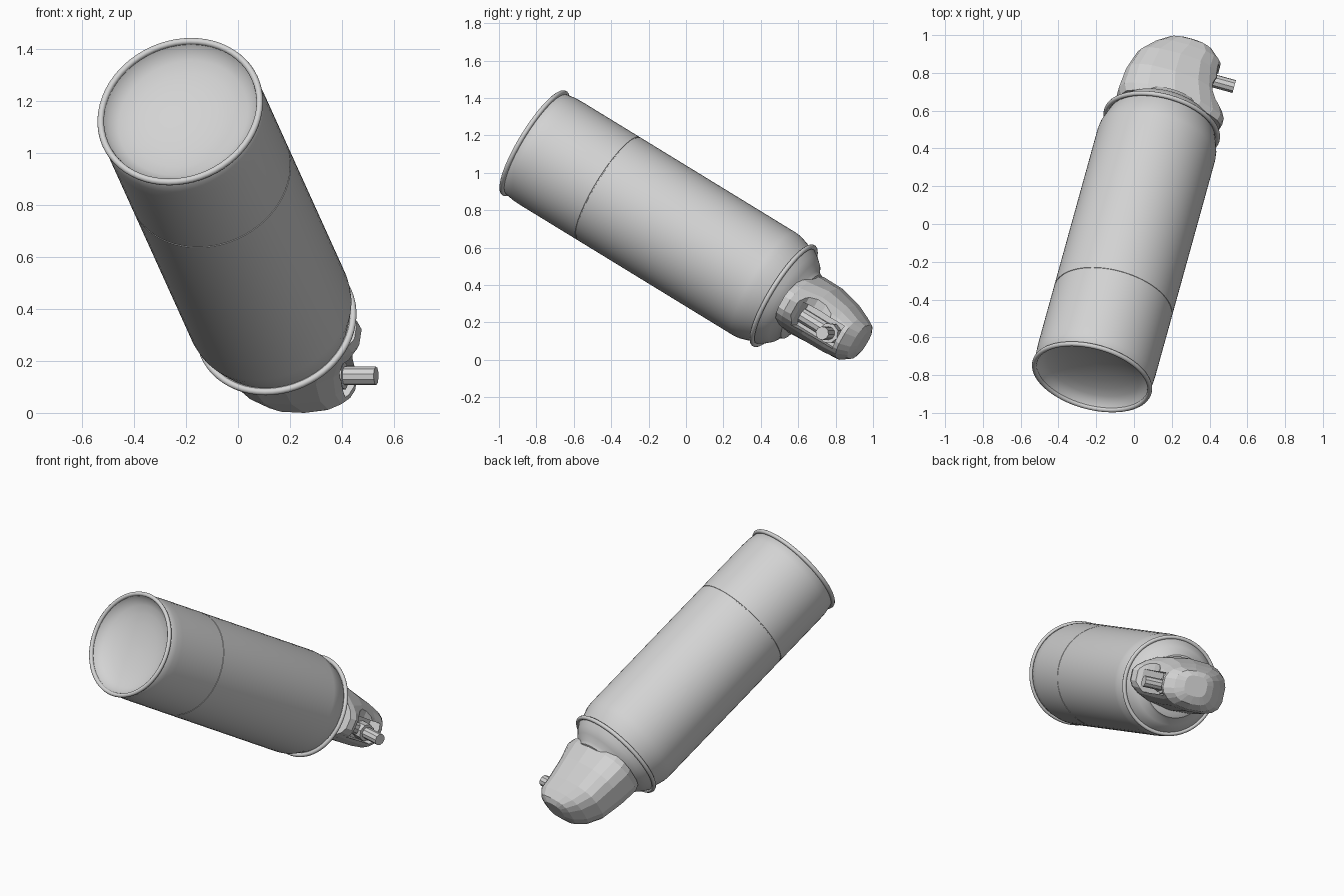
import bpy, bmesh, math
from mathutils import Matrix, Vector

if "Cube" in bpy.data.objects:
    bpy.data.objects.remove(bpy.data.objects["Cube"])

# Tilted can frame: side (u), upward (v) and long axis (w), origin at the can's bottom rim
W = Vector((0.230, 0.83, -0.508)).normalized()
U = Vector((W.y, -W.x, 0)).normalized()
V = U.cross(W)
ORIGIN = Vector((-0.211, -0.82, 1.172))
FRAME = Matrix((U, V, W)).transposed().to_4x4()
if V.z < 0:
    FRAME = Matrix((U, -V, W)).transposed().to_4x4()
FRAME.translation = ORIGIN

grey = bpy.data.materials.new("light_grey")
grey.diffuse_color = (0.65, 0.65, 0.65, 1)
grey.use_nodes = True
grey.node_tree.nodes["Principled BSDF"].inputs["Base Color"].default_value = grey.diffuse_color
parts = []


def finish(name, bm, smooth=None):
    bmesh.ops.recalc_face_normals(bm, faces=bm.faces)
    me = bpy.data.meshes.new(name)
    bm.to_mesh(me)
    bm.free()
    me.materials.append(grey)
    ob = bpy.data.objects.new(name, me)
    bpy.context.collection.objects.link(ob)
    if smooth:
        bpy.ops.object.select_all(action='DESELECT')
        ob.select_set(True)
        bpy.context.view_layer.objects.active = ob
        bpy.ops.object.shade_smooth_by_angle(angle=math.radians(smooth))
    parts.append(ob)
    return ob


def loft(rings, closed=False):
    """Skin a list of point rings; cap both ends unless closed into a loop."""
    bm = bmesh.new()
    loops = [[bm.verts.new(p) for p in ring] for ring in rings]
    n = len(loops[0])
    pairs = list(zip(loops, loops[1:]))
    if closed:
        pairs.append((loops[-1], loops[0]))
    else:
        bm.faces.new(loops[0])
        bm.faces.new(loops[-1])
    for a, b in pairs:
        for i in range(n):
            j = (i + 1) % n
            bm.faces.new((a[i], a[j], b[j], b[i]))
    return bm


def circle(r, w, n=64):
    return [(r * math.cos(2 * math.pi * i / n), r * math.sin(2 * math.pi * i / n), w)
            for i in range(n)]


def lathe(name, profile, smooth=35, closed=False):
    return finish(name, loft([circle(r, w) for r, w in profile], closed), smooth)


def hoop(name, R, r, w):
    pts = [(R + r * math.cos(a), w + r * math.sin(a))
           for a in (2 * math.pi * k / 10 for k in range(10))]
    return lathe(name, pts, 60, True)


# Can body: concave bottom dish, wall with a fine label seam, tapered neck
dish = [(0.303 * math.sin(t) / math.sin(1.5),
         0.10 - 0.085 * (1 - math.cos(t)) / (1 - math.cos(1.5)))
        for t in (0.05, 0.25, 0.5, 0.75, 1.0, 1.25, 1.5)]
lathe("can_body", dish + [
    (0.312, 0.025), (0.320, 0.075), (0.322, 0.12), (0.322, 0.487), (0.3195, 0.488),
    (0.3195, 0.492), (0.322, 0.493), (0.322, 1.49), (0.318, 1.525), (0.304, 1.57),
    (0.290, 1.61), (0.285, 1.62)])

# Rolled rims at both ends
hoop("bottom_rim", 0.314, 0.013, 0.010)
hoop("shoulder_ring", 0.304, 0.013, 1.615)

# Domed shoulder below the spray head
lathe("shoulder_dome", [
    (0.30, 1.61), (0.288, 1.63), (0.272, 1.655), (0.246, 1.685), (0.208, 1.71),
    (0.198, 1.73), (0.17, 1.74), (0.05, 1.75)])


# Spray head: faceted tapered cap, wide sideways, pinched towards the nozzle side
def section(w, u0, u1, v0, v1, n=18, p=0.65):
    out = []
    for i in range(n):
        a = 2 * math.pi * (i + 0.5) / n
        c, s = math.cos(a), math.sin(a)
        c, s = (math.copysign(abs(q) ** p, q) for q in (c, s))
        u = (u0 + u1) / 2 + c * (u1 - u0) / 2
        pinch = 1 - 0.4 * max(0, min(1, (u - 0.08) / 0.22))
        out.append((u, pinch * ((v0 + v1) / 2 + s * (v1 - v0) / 2), w))
    return out


head = finish("spray_head", loft([section(*s) for s in (
    (1.69, -0.255, 0.30, -0.15, 0.18),
    (1.73, -0.275, 0.31, -0.155, 0.188),
    (1.85, -0.265, 0.25, -0.15, 0.185),
    (1.98, -0.23, 0.22, -0.145, 0.155),
    (2.06, -0.165, 0.215, -0.135, 0.13),
    (2.11, -0.10, 0.16, -0.10, 0.11),
    (2.13, -0.05, 0.10, -0.05, 0.08))]))


# Cutters: curved scoop across the front of the head, and the nozzle channel
def cut(target, bm):
    cutter = finish("head_cutter", bm)
    parts.remove(cutter)
    cutter.hide_render = True
    mod = target.modifiers.new("cut", 'BOOLEAN')
    mod.object = cutter
    mod.solver = 'EXACT'
    dg = bpy.context.evaluated_depsgraph_get()
    target.data = bpy.data.meshes.new_from_object(target.evaluated_get(dg))
    target.modifiers.clear()
    bpy.data.objects.remove(cutter)


scoop = loft([[(0.33 + 0.13 * math.cos(a), v, 1.89 + 0.13 * math.sin(a))
               for a in (2 * math.pi * k / 16 for k in range(16))] for v in (-0.4, 0.4)])
cut(head, scoop)
channel = bmesh.new()
bmesh.ops.create_cube(channel, size=1, matrix=Matrix.Translation((0.27, -0.01, 1.91))
                      @ Matrix.Diagonal((0.30, 0.14, 0.25, 1)))
cut(head, channel)

# Nozzle tube and its holder pointing sideways out of the channel
for name, r, u0, u1, n in (("nozzle", 0.036, 0.08, 0.315, 10),
                           ("nozzle_holder", 0.055, 0.07, 0.19, 8)):
    finish(name, loft([[(u, -0.02 + r * math.cos(2 * math.pi * k / n),
                         1.975 + r * math.sin(2 * math.pi * k / n)) for k in range(n)]
                       for u in (u0, u1)]), 30)

# Valve stem between dome and nozzle
finish("valve_stem", loft([[(x + 0.13, y - 0.02, z) for x, y, z in circle(0.04, w, 10)]
                           for w in (1.70, 1.97)]), 30)

# Tilt everything into place, then centre it and rest it on the ground
for ob in parts:
    ob.data.transform(FRAME)
pts = [v.co for ob in parts for v in ob.data.vertices]
lo = Vector([min(p[i] for p in pts) for i in range(3)])
hi = Vector([max(p[i] for p in pts) for i in range(3)])
shift = Matrix.Translation((-(lo.x + hi.x) / 2, -(lo.y + hi.y) / 2, -lo.z))
for ob in parts:
    ob.data.transform(shift)
    # the frame may be mirrored, so make the normals point outwards again
    bm = bmesh.new()
    bm.from_mesh(ob.data)
    bmesh.ops.recalc_face_normals(bm, faces=bm.faces)
    bm.to_mesh(ob.data)
    bm.free()
